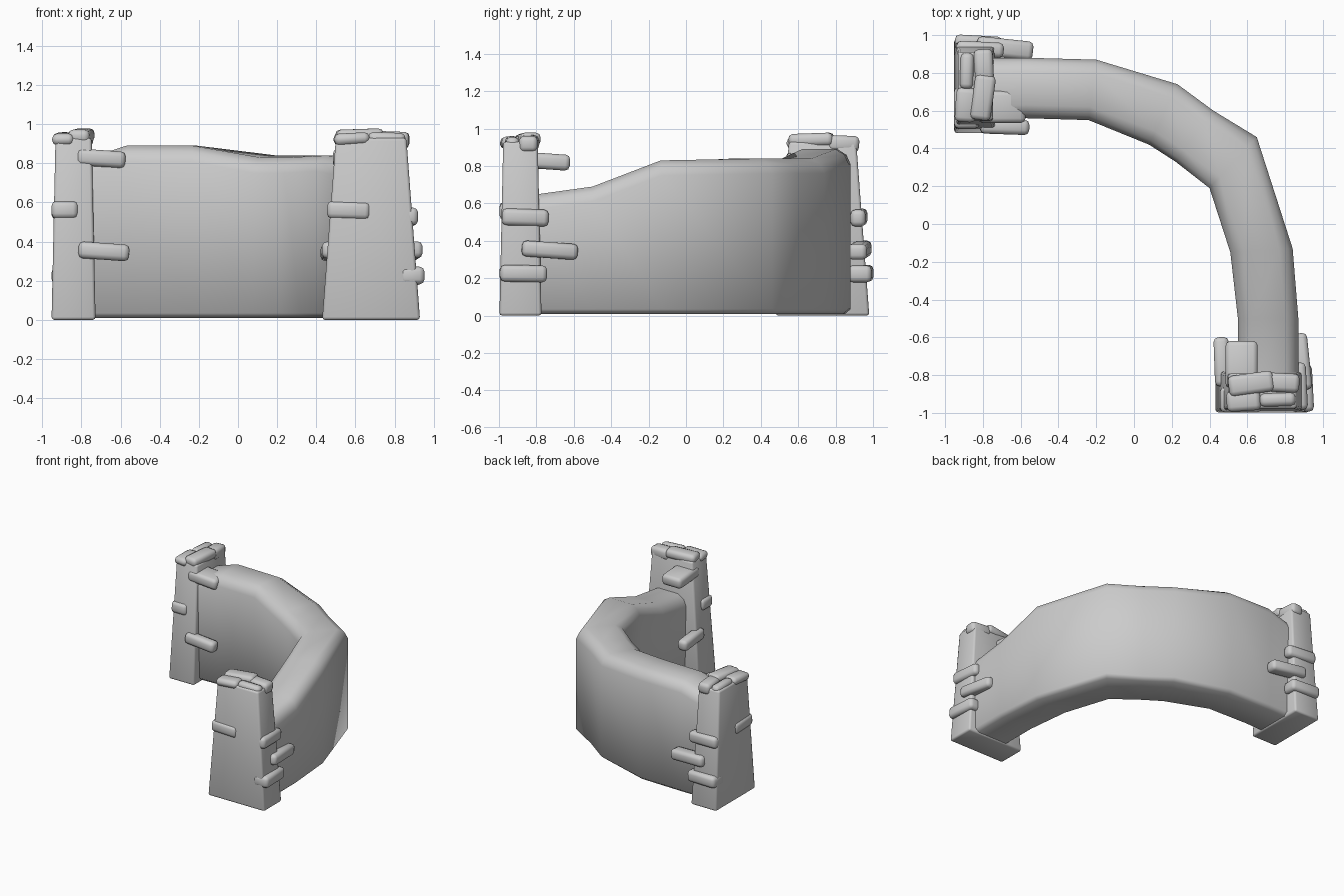
import bpy, bmesh, math
from mathutils import Matrix, Vector

cube = bpy.data.objects.get("Cube")
if cube:
    bpy.data.objects.remove(cube)

stone_grey = bpy.data.materials.new("stone grey")
stone_grey.use_nodes = True
GREY = (0.6, 0.6, 0.6, 1)
stone_grey.diffuse_color = GREY
stone_grey.node_tree.nodes["Principled BSDF"].inputs["Base Color"].default_value = GREY


def finish(bm, name, angle):
    bmesh.ops.recalc_face_normals(bm, faces=bm.faces)
    mesh = bpy.data.meshes.new(name)
    bm.to_mesh(mesh)
    bm.free()
    mesh.materials.append(stone_grey)
    ob = bpy.data.objects.new(name, mesh)
    bpy.context.collection.objects.link(ob)
    bpy.ops.object.select_all(action='DESELECT')
    ob.select_set(True)
    bpy.context.view_layer.objects.active = ob
    bpy.ops.object.shade_smooth_by_angle(angle=math.radians(angle))
    return ob


# Curved wall: outer xy, inner xy, top height at the outer and inner edge
stations = [
    ((-0.85, 0.88), (-0.85, 0.55), 0.80, 0.80),
    ((-0.57, 0.88), (-0.57, 0.56), 0.89, 0.89),
    ((-0.20, 0.87), (-0.24, 0.55), 0.89, 0.89),
    ((0.23, 0.74), (0.08, 0.42), 0.84, 0.83),
    ((0.42, 0.60), (0.22, 0.33), 0.84, 0.83),
    ((0.65, 0.46), (0.40, 0.19), 0.84, 0.84),
    ((0.84, -0.13), (0.51, -0.15), 0.83, 0.82),
    ((0.87, -0.50), (0.55, -0.50), 0.69, 0.69),
    ((0.87, -0.86), (0.55, -0.86), 0.64, 0.64),
]
bm = bmesh.new()
rings = []
for outer, inner, z_out, z_in in stations:
    # section: fraction from outer to inner, height, or drop below the top
    section = [(0.09, 0.01), (0, 0.035), (0, z_out - 0.08), (0.07, z_out - 0.03), (0.22, z_out),
               (0.78, z_in), (0.93, z_in - 0.03), (1, z_in - 0.08), (1, 0.035), (0.91, 0.01)]
    o, i = Vector(outer), Vector(inner)
    rings.append([bm.verts.new((*o.lerp(i, t), z)) for t, z in section])
for a, b in zip(rings, rings[1:]):
    for k in range(len(a)):
        n = (k + 1) % len(a)
        bm.faces.new((a[k], a[n], b[n], b[k]))
bm.faces.new(rings[0])
bm.faces.new(rings[-1])
finish(bm, "curved_wall", 60)


def block(name, place, centre, size, taper=(1, 1), tilt=(0, 0, 0), bevel=0.025, angle=60):
    """Bevelled box, optionally narrowed at the top, in tower coordinates."""
    bm = bmesh.new()
    bmesh.ops.create_cube(bm, size=1)
    for v in bm.verts:
        if v.co.z > 0:
            v.co.x *= taper[0]
            v.co.y *= taper[1]
        v.co = Vector(c * s for c, s in zip(v.co, size))
    bmesh.ops.bevel(bm, geom=bm.edges[:], offset=bevel, segments=2, profile=0.5, affect='EDGES')
    for axis, deg in zip("XYZ", tilt):
        bm.transform(Matrix.Rotation(math.radians(deg), 4, axis))
    bm.transform(place @ Matrix.Translation(centre))
    return finish(bm, name, angle)


# Stones: local centre (along, towards wall, height), size, tilt in degrees
stones = {
    "ledge_stone": ((-0.11, 0.14, 0.825), (0.17, 0.25, 0.085), (-4, 0, 0)),
    "inner_stone": ((-0.215, 0.155, 0.35), (0.08, 0.26, 0.085), (-4, 0, 2)),
    "outer_stone": ((0.20, 0.155, 0.35), (0.10, 0.30, 0.085), (-4, 0, 6)),
    "low_corner_stone": ((0.205, 0.015, 0.225), (0.125, 0.25, 0.09), (-1, 0, 3)),
    "mid_corner_stone": ((0.195, 0.025, 0.525), (0.08, 0.25, 0.09), (-2, 0, 3)),
    "face_stone": ((-0.115, -0.045, 0.56), (0.22, 0.135, 0.09), (0, 2, 0)),
    "cap_stone_front": ((-0.10, -0.05, 0.925), (0.18, 0.11, 0.06), (0, -3, 4)),
    "cap_stone_back": ((-0.06, 0.04, 0.94), (0.24, 0.11, 0.07), (0, -2, 8)),
    "cap_stone_side": ((0.11, 0.045, 0.92), (0.17, 0.10, 0.085), (0, 2, -3)),
    "cap_stone_edge": ((0.08, -0.045, 0.925), (0.19, 0.07, 0.065), (0, 2, 2)),
}

# Two end towers; the second is reflected across the diagonal
swap = Matrix(((0, 1, 0, 0), (1, 0, 0, 0), (0, 0, 1, 0), (0, 0, 0, 1)))
towers = {
    "front": Matrix.Translation((0.68, -0.885, 0)),
    "back": Matrix.Translation((-0.84, 0.73, 0)) @ swap,
}
for side, place in towers.items():
    block(side + "_tower", place, (0, 0, 0.465), (0.50, 0.225, 0.93),
          taper=(0.72, 0.82), bevel=0.015, angle=50)
    for name, (centre, size, tilt) in stones.items():
        block(side + "_" + name, place, centre, size, tilt=tilt)
